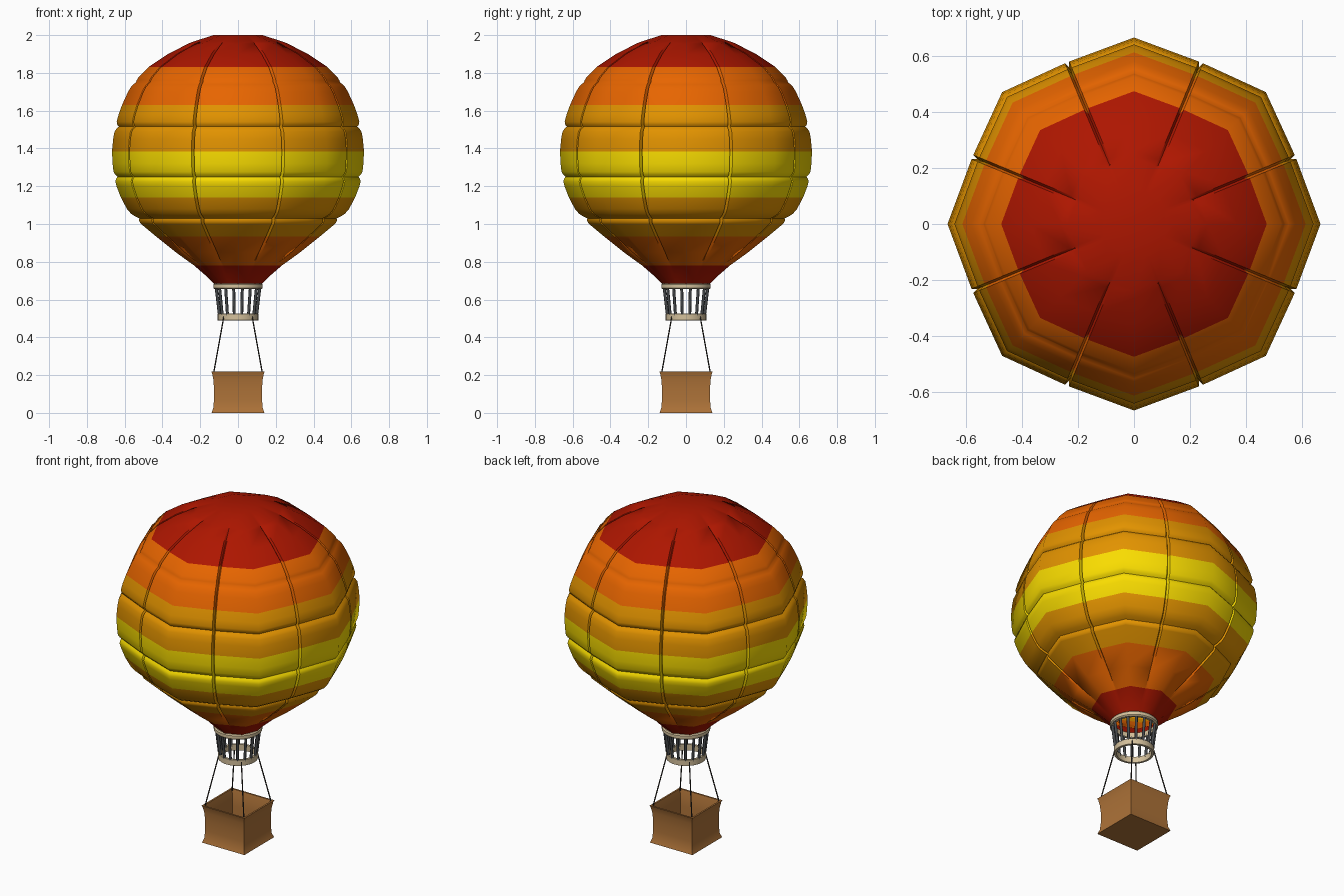
import bpy, bmesh, math
from mathutils import Vector

if "Cube" in bpy.data.objects:
    bpy.data.objects.remove(bpy.data.objects["Cube"])


def mat(name, rgb):
    m = bpy.data.materials.new(name)
    m.diffuse_color = (*rgb, 1)
    m.use_nodes = True
    m.node_tree.nodes["Principled BSDF"].inputs["Base Color"].default_value = m.diffuse_color
    return m


RED = mat("red", (0.42, 0.008, 0.0))
ORANGE = mat("orange", (0.80, 0.13, 0.0))
AMBER = mat("amber", (0.76, 0.29, 0.0))
YELLOW = mat("yellow", (0.95, 0.72, 0.0))
TAN = mat("tan", (0.66, 0.53, 0.33))
DARK = mat("dark_metal", (0.06, 0.065, 0.07))
ROPE = mat("rope", (0.03, 0.025, 0.02))
WICKER = mat("wicker", (0.42, 0.17, 0.04))


def finish(bm, name, mats, smooth_angle=None):
    me = bpy.data.meshes.new(name)
    bm.to_mesh(me)
    bm.free()
    for m in mats:
        me.materials.append(m)
    ob = bpy.data.objects.new(name, me)
    bpy.context.collection.objects.link(ob)
    if smooth_angle:
        bpy.ops.object.select_all(action='DESELECT')
        ob.select_set(True)
        bpy.context.view_layer.objects.active = ob
        bpy.ops.object.shade_smooth_by_angle(angle=math.radians(smooth_angle))
    return ob


def bridge(bm, a, b, mat_index=0):
    n = len(a)
    for i in range(n):
        j = (i + 1) % n
        bm.faces.new((a[i], a[j], b[j], b[i])).material_index = mat_index


def rod(bm, p, q, r, sides):
    p, q = Vector(p), Vector(q)
    d = q - p
    mtx = d.to_track_quat('Z', 'Y').to_matrix().to_4x4()
    mtx.translation = (p + q) / 2
    bmesh.ops.create_cone(bm, cap_ends=True, segments=sides, radius1=r,
                          radius2=r, depth=d.length, matrix=mtx)


# Envelope: eight padded gores with seam grooves and horizontal tuck grooves
BASE = [(.68, .124), (.72, .163), (.78, .232), (.85, .329), (.935, .435),
        (1.0, .513), (1.03, .546), (1.08, .588), (1.14, .62), (1.2, .643),
        (1.25, .656), (1.32, .664), (1.385, .667), (1.45, .661), (1.52, .648),
        (1.58, .632), (1.63, .614), (1.7, .582), (1.75, .552), (1.83, .475),
        (1.9, .37), (1.955, .263), (1.965, .238), (2.0, .13)]
TUCKS = [(1.03, .024), (1.25, .018), (1.515, .018), (1.75, .012)]
BANDS = [(.78, 0), (.935, 1), (1.14, 2), (1.385, 3), (1.63, 2), (1.83, 1), (9, 0)]


def base_radius(z):
    for (z0, r0), (z1, r1) in zip(BASE, BASE[1:]):
        if z <= z1:
            return r0 + (r1 - r0) * (z - z0) / (z1 - z0)


profile = [p for p in BASE if all(abs(p[0] - t) > .03 for t, _ in TUCKS)]
for t, depth in TUCKS:
    for dz, k in ((-.026, 0), (-.011, .4), (0, 1), (.011, .4), (.026, 0)):
        profile.append((t + dz, base_radius(t + dz) - k * depth))
profile.sort()

bm = bmesh.new()
rings = []
for z, r in profile:
    fade = max(0, min(1, (z - .78) / .06, (1.965 - z) / .01))
    edge = r * (.924 + .014 * fade)
    half = math.asin(min(.008 / edge, .06))
    ring = []
    for g in range(8):
        a, s = g * math.pi / 4, math.pi / 8
        for off, rad in ((-s + half, edge), (0, r), (s - half, edge),
                         (s, edge - .02 * fade)):
            ring.append(bm.verts.new((rad * math.cos(a + off), rad * math.sin(a + off), z)))
    rings.append(ring)
for i in range(len(rings) - 1):
    zm = (profile[i][0] + profile[i + 1][0]) / 2
    bridge(bm, rings[i], rings[i + 1], next(m for top, m in BANDS if zm < top))
bm.faces.new(rings[-1])
finish(bm, "envelope", [RED, ORANGE, AMBER, YELLOW], 45)


# Mouth rings: lathed bands with softened edges
def hoop(name, r_in, r_out, z0, z1, b=.006, n=32):
    prof = [(r_in, z0), (r_out - b, z0), (r_out, z0 + b), (r_out, z1 - b),
            (r_out - b, z1), (r_in, z1)]
    bm = bmesh.new()
    loops = [[bm.verts.new((r * math.cos(2 * math.pi * i / n),
                            r * math.sin(2 * math.pi * i / n), z))
              for i in range(n)] for r, z in prof]
    for a, b2 in zip(loops, loops[1:] + loops[:1]):
        bridge(bm, a, b2)
    finish(bm, name, [TAN], 40)


hoop("upper_hoop", .11, .131, .655, .685)
hoop("lower_hoop", .094, .108, .49, .525, .001)

# Vertical bars between the hoops
bm = bmesh.new()
for i in range(16):
    a = 2 * math.pi * (i + .5) / 16
    c, s = math.cos(a), math.sin(a)
    rod(bm, (.1 * c, .1 * s, .515), (.118 * c, .118 * s, .665), .008, 8)
finish(bm, "hoop_bars", [DARK], 50)

# Four ropes down to the basket corners
bm = bmesh.new()
for sx in (-1, 1):
    for sy in (-1, 1):
        rod(bm, (.074 * sx, .074 * sy, .515), (.129 * sx, .129 * sy, .21), .0035, 6)
finish(bm, "ropes", [ROPE], 50)

# Basket: flared square tub with an inner wall and floor
bm = bmesh.new()
tub = [(.14, 0), (.138, .006), (.131, .025), (.127, .07), (.127, .13), (.131, .18),
       (.137, .21), (.141, .22), (.131, .22), (.122, .18), (.118, .13), (.118, .012)]
loops = [[bm.verts.new((h * x, h * y, z)) for x, y in ((-1, -1), (1, -1), (1, 1), (-1, 1))]
         for h, z in tub]
for a, b in zip(loops, loops[1:]):
    bridge(bm, a, b)
bm.faces.new(loops[0][::-1])
bm.faces.new(loops[-1])
finish(bm, "basket", [WICKER], 30)
